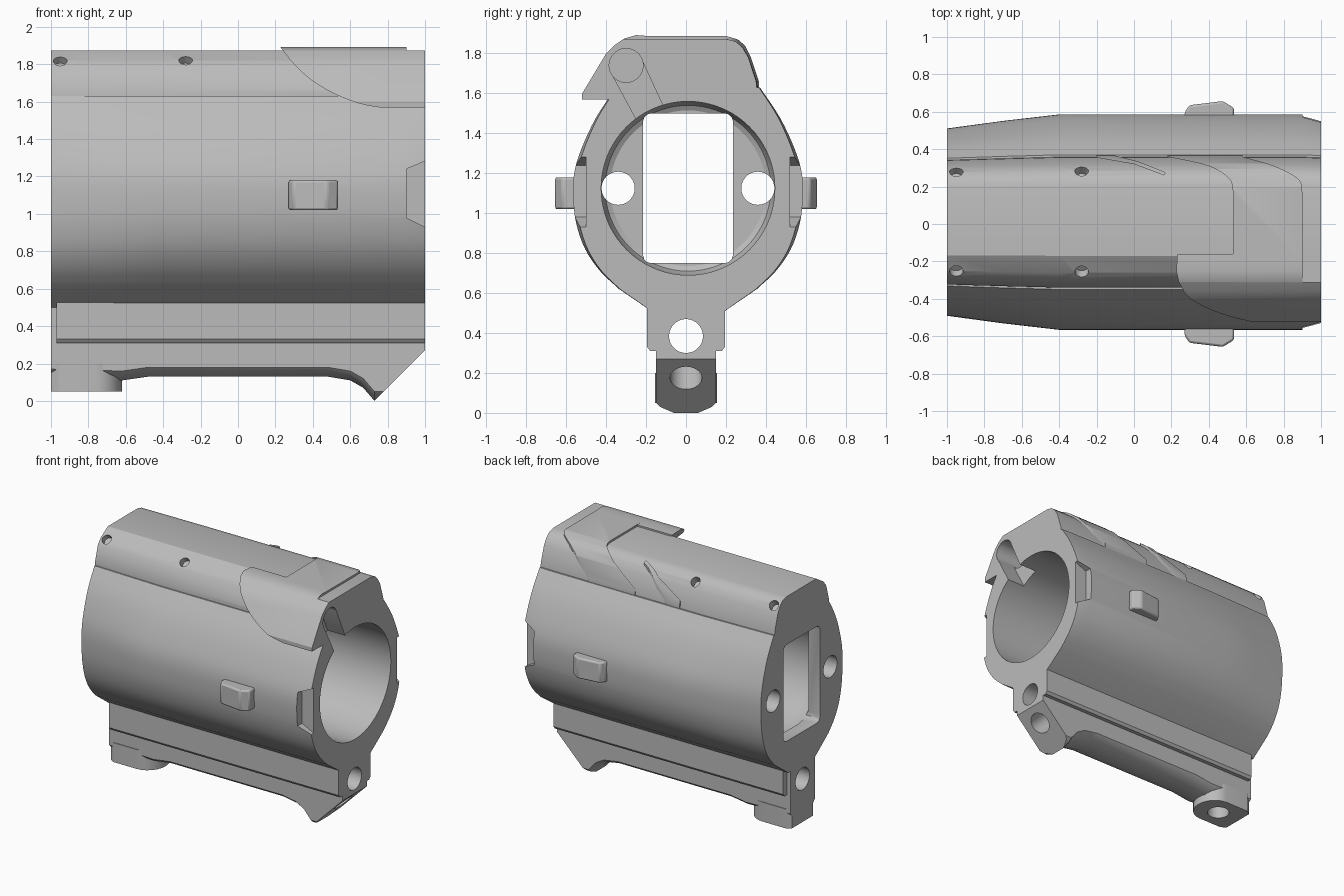
import bpy, bmesh
from math import sin, cos, pi, radians
from mathutils import Vector, Matrix

cube = bpy.data.objects.get("Cube")
if cube:
    bpy.data.objects.remove(cube)

grey = bpy.data.materials.new("matte_grey")
grey.use_nodes = True
grey.diffuse_color = (0.5, 0.5, 0.5, 1)
grey.node_tree.nodes["Principled BSDF"].inputs["Base Color"].default_value = (0.5, 0.5, 0.5, 1)

CY = 0.01  # centre line of the tube
BORE_Z = 1.125


def finish(name, bm):
    bmesh.ops.recalc_face_normals(bm, faces=bm.faces)
    mesh = bpy.data.meshes.new(name)
    bm.to_mesh(mesh)
    bm.free()
    mesh.materials.append(grey)
    ob = bpy.data.objects.new(name, mesh)
    bpy.context.collection.objects.link(ob)
    return ob


def loft(name, sections):
    bm = bmesh.new()
    rings = [[bm.verts.new(p) for p in s] for s in sections]
    n = len(rings[0])
    for a, b in zip(rings, rings[1:]):
        for i in range(n):
            j = (i + 1) % n
            bm.faces.new((a[i], a[j], b[j], b[i]))
    bm.faces.new(rings[0])
    bm.faces.new(rings[-1])
    return finish(name, bm)


def prism(name, pts, axis, lo, hi):
    place = {"x": lambda p, t: (t, p[0], p[1]),
             "y": lambda p, t: (p[0], t, p[1]),
             "z": lambda p, t: (p[0], p[1], t)}[axis]
    return loft(name, [[place(p, t) for p in pts] for t in (lo, hi)])


def rect(a, b, c, d):
    return [(a, c), (b, c), (b, d), (a, d)]


def circle(cx, cy, r, n=40):
    return [(cx + r * cos(2 * pi * i / n), cy + r * sin(2 * pi * i / n)) for i in range(n)]


def rod(name, centre, direction, r, length):
    bm = bmesh.new()
    rot = Vector(direction).to_track_quat("Z", "Y").to_matrix().to_4x4()
    bmesh.ops.create_cone(bm, cap_ends=True, segments=32, radius1=r, radius2=r, depth=length,
                          matrix=Matrix.Translation(centre) @ rot)
    return finish(name, bm)


def spline(pts, steps=4):
    v = [Vector(p) for p in pts]
    v = [2 * v[0] - v[1]] + v + [2 * v[-1] - v[-2]]
    out = []
    for a, b, c, d in zip(v, v[1:], v[2:], v[3:]):
        for k in range(steps):
            t = k / steps
            out.append(0.5 * (2 * b + (c - a) * t + (2 * a - 5 * b + 4 * c - d) * t * t
                              + (3 * b - a - 3 * c + d) * t ** 3))
    return out + [v[-2]]


def apply(ob, cutters, mode="DIFFERENCE"):
    for c in cutters:
        m = ob.modifiers.new("cut", "BOOLEAN")
        m.operation, m.object, m.solver = mode, c, "EXACT"
    bpy.context.view_layer.update()
    dg = bpy.context.evaluated_depsgraph_get()
    mesh = bpy.data.meshes.new_from_object(ob.evaluated_get(dg))
    ob.modifiers.clear()
    ob.data = mesh


def tapered(name, profile):
    # sides pull in towards both ends, the middle stays put
    rows = []
    for x, s in ((-1, 0.87), (-0.7, 0.94), (-0.4, 1), (0.9, 1), (1, 0.97)):
        rows.append([(x, CY + y * (1 - (1 - s) * (y / 0.575) ** 2), z) for y, z in profile])
    return loft(name, rows)


# Tube body
side = spline([(0.36, 1.63), (0.46, 1.48), (0.535, 1.32), (0.57, 1.2), (0.575, 1.08),
               (0.56, 0.95), (0.515, 0.82), (0.44, 0.71), (0.345, 0.62)])
side = [tuple(p) for p in side] + [(0.17, 0.5)]
body = tapered("tube_body", side + [(-y, z) for y, z in reversed(side)])

# Top housing
housing = tapered("top_housing", [
    (-0.35, 1.61), (-0.35, 1.66), (-0.31, 1.78), (-0.27, 1.82), (-0.18, 1.873), (0.19, 1.873),
    (0.24, 1.86), (0.275, 1.83), (0.305, 1.78), (0.345, 1.66), (0.35, 1.61)])

# Side cover with its swept front edge
cover = prism("side_cover", [(-0.16, 1.885), (-0.25, 1.892), (-0.31, 1.875), (-0.36, 1.84),
                             (-0.4, 1.8), (-0.52, 1.6), (-0.52, 1.57), (-0.3, 1.57), (-0.16, 1.75)],
              "x", 0.2, 1)
sweep = spline([(0.22, 1.9), (0.3, 1.8), (0.4, 1.71), (0.52, 1.64), (0.65, 1.59), (0.78, 1.565)])
sweep_cut = prism("sweep_cut", [tuple(p) for p in sweep] + [(1.1, 1.565), (1.1, 1.95), (0.22, 1.95)],
                  "y", -1, 0.5)
apply(cover, [sweep_cut], "INTERSECT")

# Raised band across the housing, and a thin streak beside it
band_profile = [(-0.2, 1.8), (-0.2, 1.888), (0.2, 1.888), (0.26, 1.87), (0.295, 1.84),
                (0.325, 1.78), (0.365, 1.66), (0.365, 1.63), (0.25, 1.63), (0.15, 1.8)]
front_edge = spline([(0.53, 0.17), (0.51, 0.24), (0.4, 0.31), (0.18, 0.36)])
back_edge = spline([(0.58, 0.36), (0.75, 0.31), (0.88, 0.24), (0.9, 0.17)])
plans = {"raised_band": [(0.53, -0.3)] + front_edge + [(0.18, 0.4), (0.58, 0.4)] + back_edge + [(0.9, -0.3)],
         "raised_streak": [(0.16, 0.26), (0.0, 0.32), (-0.2, 0.355), (-0.2, 0.4), (-0.12, 0.37),
                           (0.02, 0.335), (0.17, 0.275)]}
bands = []
for name, plan in plans.items():
    band = prism(name, band_profile, "x", -0.4, 1)
    plan_cut = prism("plan_cut", [tuple(p) for p in plan], "z", 1.5, 2)
    apply(band, [plan_cut], "INTERSECT")
    bpy.data.objects.remove(plan_cut)
    bands.append(band)

# Rail under the tube
rail_half = [(0.165, 0.54), (0.195, 0.53), (0.195, 0.33), (0.18, 0.31), (0.14, 0.31)]
rail = prism("lower_rail", rail_half + [(-y, z) for y, z in reversed(rail_half)], "x", -0.97, 1)

# Keel with a sloped nose
rows = []
for x, zb in ((-1, 0.12), (-0.62, 0.11), (-0.48, 0.13), (0.48, 0.13), (0.6, 0.11),
              (0.67, 0.07), (0.73, 0.0), (1, 0.0)):
    half = [(0.15, 0.56), (0.15, zb + 0.05), (0.13, zb + 0.03), (0.06, zb)]
    rows.append([(x, y, z) for y, z in half + [(-y, z) for y, z in reversed(half)]])
keel = loft("keel", rows)
nose_cut = prism("nose_cut", [(0.7, -0.03), (1.03, 0.3), (1.3, 0.3), (1.3, -0.03)], "y", -0.5, 0.5)

# Rear foot with a rounded tip
tip = [(-0.62 - 0.14 * (1 - cos(a)), 0.155 * sin(a)) for a in [radians(-90 + 15 * i) for i in range(13)]]
foot = prism("rear_foot", [(-1, -0.13), (-0.96, -0.155)] + tip + [(-0.96, 0.155), (-1, 0.13)],
             "z", 0.05, 0.2)

# Cutters: bore, window, bolt holes, slot, pockets
bore = loft("bore_cut", [[(x, y, z) for y, z in circle(CY, BORE_Z, r, 72)] for x, r in
                         ((-0.9, 0.39), (-0.885, 0.415), (-0.85, 0.43), (-0.8, 0.435), (1.1, 0.435))])
window_pts = []
for cx, cz, start in ((0.195, 1.46, 0), (-0.175, 1.46, 90), (-0.175, 0.79, 180), (0.195, 0.79, 270)):
    window_pts += [(cx + 0.04 * cos(radians(start + k)), cz + 0.04 * sin(radians(start + k)))
                   for k in (0, 30, 60, 90)]
window = prism("window_cut", window_pts, "x", -1.1, -0.7)
wall_holes = [rod("wall_hole_cut", (-0.95, CY + s * 0.35, BORE_Z), (1, 0, 0), 0.083, 0.4) for s in (-1, 1)]
screw_holes = [rod("screw_cut", (x, CY + s * 0.265, 1.82), (0, s * 0.65, 0.75), 0.036, 0.1)
               for x in (-0.95, -0.28) for s in (-1, 1)]
pivot = Vector((-0.3, 1.74))
along, across = Vector((0.447, -0.894)), Vector((0.894, 0.447))
slot = prism("slot_cut", [tuple(pivot + along * d + across * w) for d, w in
                          ((0, -0.083), (0.36, -0.072), (0.36, 0.072), (0, 0.083))], "x", 0.85, 1.1)
pivot_hole = prism("pivot_cut", circle(pivot.x, pivot.y, 0.085), "x", 0.75, 1.1)
pocket_plan = [(0.9, 0.98), (0.9, 1.24), (1.02, 1.29), (1.02, 0.92)]
pockets = [prism("pocket_cut", pocket_plan, "y", CY + min(s * 0.51, s), CY + max(s * 0.51, s)) for s in (-1, 1)]
lip = prism("lip_cut", rect(0.9, 1.1, -0.32, 0.5), "z", 1.873, 2)
rail_hole = rod("rail_hole_cut", (0, 0, 0.385), (1, 0, 0), 0.085, 2.4)
nose_hole = rod("nose_hole_cut", (0.9, 0, 0.18), (1, 0, -1), 0.08, 0.36)
foot_hole = rod("foot_hole_cut", (-0.81, 0, 0.1), (0, 0, 1), 0.08, 0.16)

apply(body, [bore, window, slot, pivot_hole] + wall_holes + pockets)
apply(housing, [slot, pivot_hole] + screw_holes)
apply(cover, [slot, pivot_hole, lip])
apply(rail, [rail_hole])
apply(keel, [nose_cut, rail_hole, nose_hole, foot_hole])
apply(foot, [foot_hole])
for c in [bore, window, slot, pivot_hole, lip, sweep_cut, nose_cut, rail_hole, nose_hole, foot_hole] \
        + wall_holes + screw_holes + pockets:
    bpy.data.objects.remove(c)

# Side buttons
buttons = []
for s, label in ((-1, "front"), (1, "back")):
    plan = [(0.27, 0.54), (0.27, 0.595), (0.295, 0.635), (0.475, 0.657), (0.535, 0.62), (0.535, 0.54)]
    button = prism(label + "_button", [(x, s * y) for x, y in plan], "z", 1.02, 1.18)
    bevel = button.modifiers.new("soft_edges", "BEVEL")
    bevel.width, bevel.segments = 0.012, 2
    buttons.append(button)

# Smooth curved areas, keep sharp edges
bpy.ops.object.select_all(action="DESELECT")
for ob in [body, housing, cover, rail, keel, foot] + bands + buttons:
    ob.select_set(True)
    bpy.context.view_layer.objects.active = ob
bpy.ops.object.shade_smooth_by_angle(angle=radians(28))
